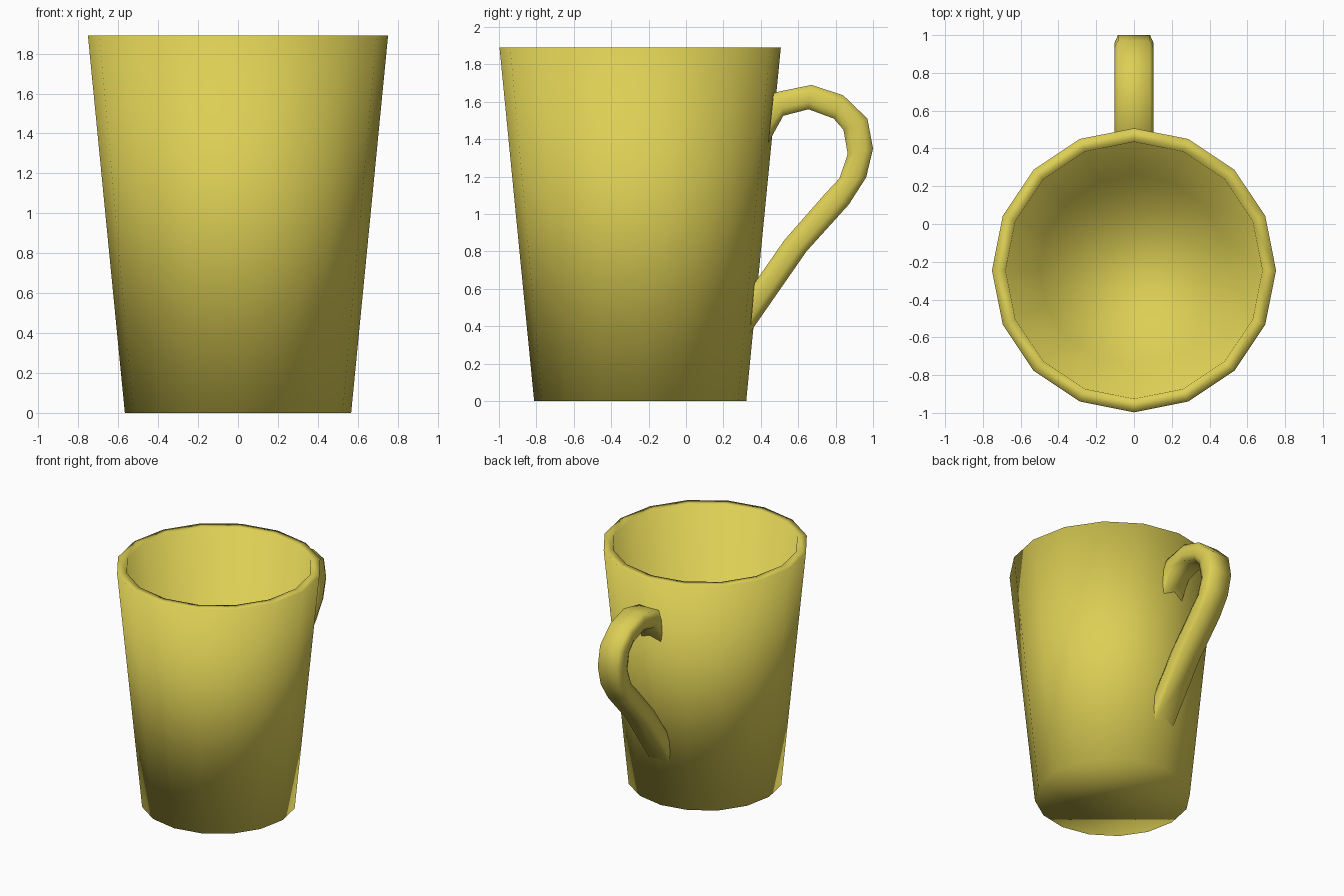
import bpy, bmesh, math

if "Cube" in bpy.data.objects:
    bpy.data.objects.remove(bpy.data.objects["Cube"])

mat = bpy.data.materials.new("yellow_glaze")
mat.diffuse_color = (0.72, 0.62, 0.09, 1)
mat.use_nodes = True
mat.node_tree.nodes["Principled BSDF"].inputs["Base Color"].default_value = mat.diffuse_color


def make_object(name, bm):
    bmesh.ops.recalc_face_normals(bm, faces=bm.faces[:])
    for f in bm.faces:
        f.smooth = True
    mesh = bpy.data.meshes.new(name)
    bm.to_mesh(mesh)
    bm.free()
    mesh.materials.append(mat)
    obj = bpy.data.objects.new(name, mesh)
    bpy.context.collection.objects.link(obj)
    return obj


def loft(bm, rings):
    """Skin a list of point rings with quads and return the vertex rings."""
    vr = [[bm.verts.new(p) for p in ring] for ring in rings]
    n = len(vr[0])
    for a, b in zip(vr, vr[1:]):
        for i in range(n):
            j = (i + 1) % n
            bm.faces.new((a[i], a[j], b[j], b[i]))
    return vr


# Tapered 16-sided cup: outer wall, flat rim, inner wall, floor
SIDES, CY = 16, -0.245
profile = [(0.567, 0), (0.752, 1.89), (0.68, 1.89), (0.505, 0.07)]  # radius, z
bm = bmesh.new()
rings = loft(bm, [[(r * math.cos(2 * math.pi * i / SIDES),
                    CY + r * math.sin(2 * math.pi * i / SIDES), z)
                   for i in range(SIDES)] for r, z in profile])
bm.faces.new(rings[0])
bm.faces.new(rings[-1])
make_object("cup_body", bm)

# Handle: each station gives the outer and inner edge as (y, z)
stations = [
    ((0.468, 1.645), (0.44, 1.38)),
    ((0.50, 1.655), (0.52, 1.525)),
    ((0.67, 1.69), (0.655, 1.56)),
    ((0.84, 1.635), (0.79, 1.51)),
    ((0.97, 1.51), (0.842, 1.45)),
    ((1.0, 1.35), (0.865, 1.32)),
    ((0.963, 1.195), (0.82, 1.19)),
    ((0.87, 1.05), (0.745, 1.11)),
    ((0.644, 0.80), (0.527, 0.862)),
    ((0.342, 0.365), (0.366, 0.63)),
]
# Rounded strip section: x, fraction from inner to outer edge
section = [(-0.085, 1), (0.085, 1), (0.103, 0.7), (0.103, 0.3),
           (0.085, 0), (-0.085, 0), (-0.103, 0.3), (-0.103, 0.7)]
bm = bmesh.new()
rings = loft(bm, [[(x, i[0] + (o[0] - i[0]) * t, i[1] + (o[1] - i[1]) * t)
                   for x, t in section] for o, i in stations])
make_object("handle", bm)
